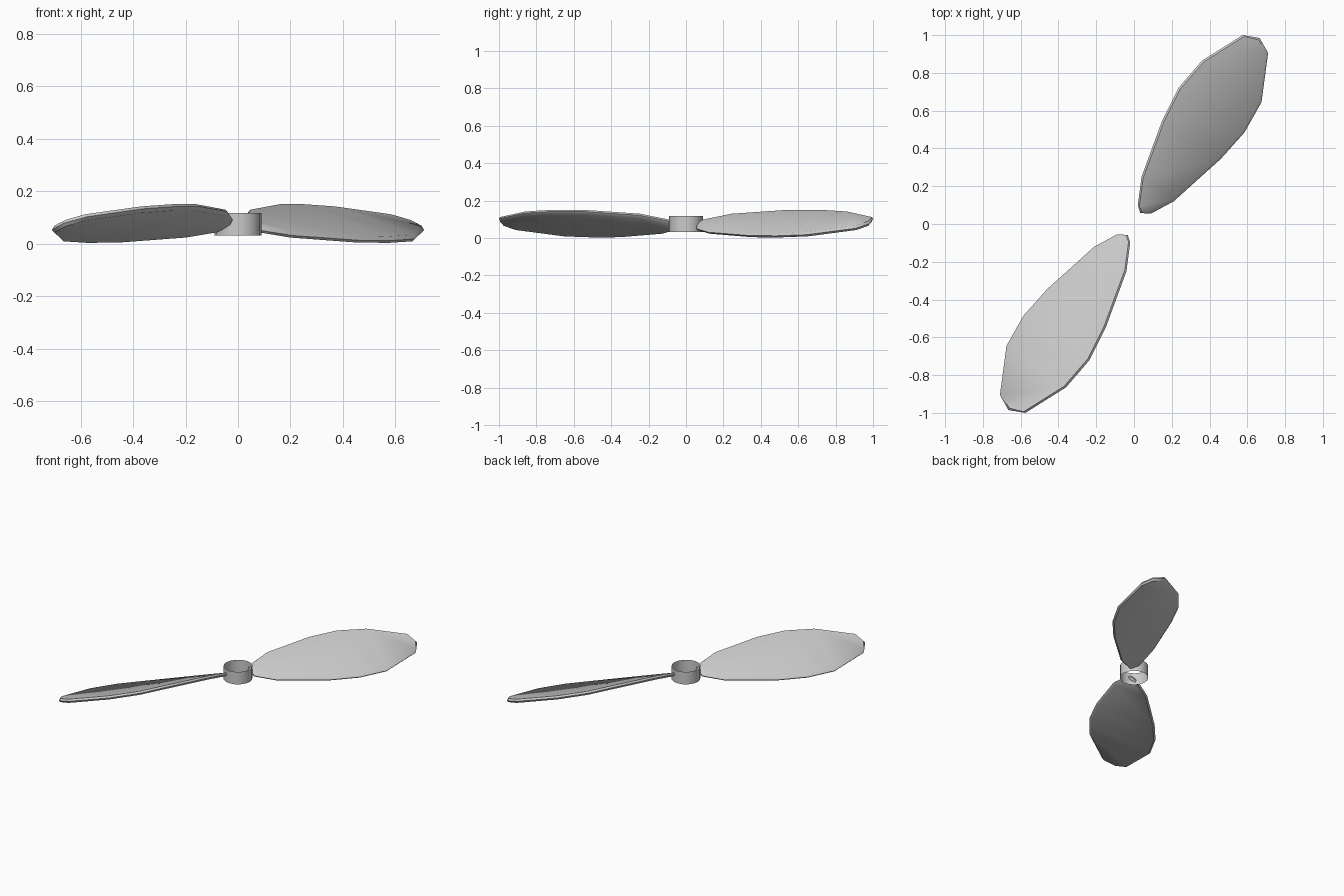
import bpy, bmesh, math
from mathutils import Matrix, Vector

cube = bpy.data.objects.get("Cube")
if cube:
    bpy.data.objects.remove(cube, do_unlink=True)

# Single grey plastic
grey = bpy.data.materials.new("light_grey_plastic")
grey.use_nodes = True
colour = (0.6, 0.6, 0.6, 1)
grey.diffuse_color = colour
grey.node_tree.nodes["Principled BSDF"].inputs["Base Color"].default_value = colour


def finish(bm, name, angle):
    bmesh.ops.recalc_face_normals(bm, faces=bm.faces)
    mesh = bpy.data.meshes.new(name)
    bm.to_mesh(mesh)
    bm.free()
    mesh.materials.append(grey)
    obj = bpy.data.objects.new(name, mesh)
    bpy.context.collection.objects.link(obj)
    bpy.ops.object.select_all(action="DESELECT")
    obj.select_set(True)
    bpy.context.view_layer.objects.active = obj
    bpy.ops.object.shade_smooth_by_angle(angle=math.radians(angle))
    return obj


# Blade outline from root to tip: raised edge and lowered edge
RAISED = [(0.02, 0.10, 0.092), (0.04, 0.25, 0.122), (0.15, 0.55, 0.142),
          (0.235, 0.72, 0.142), (0.36, 0.865, 0.133), (0.575, 1.0, 0.103)]
LOWERED = [(0.09, 0.055, 0.05), (0.21, 0.12, 0.031), (0.46, 0.345, 0.013),
           (0.585, 0.485, 0.012), (0.675, 0.645, 0.018), (0.71, 0.905, 0.052)]
ROOT = (0.033, 0.058, 0.075)
TIP = (0.665, 0.985, 0.078)
HALF_THICK = 0.0125
INSET = 0.012


def build_blade(name, turn):
    bm = bmesh.new()
    n = len(RAISED)
    raised = [Vector(p) for p in RAISED]
    lowered = [Vector(p) for p in LOWERED]
    outline = [Vector(ROOT)] + raised + [Vector(TIP)] + lowered[::-1]
    mids = [(a + b) / 2 for a, b in zip(raised, lowered)]
    targets = [mids[1]] + mids + [mids[-2]] + mids[::-1]

    def ring(inset, lift):
        return [bm.verts.new(p + (t - p).normalized() * inset + Vector((0, 0, lift)))
                for p, t in zip(outline, targets)]

    # Rounded rim from three stacked outlines
    rings = [ring(INSET, HALF_THICK), ring(0, 0), ring(INSET, -HALF_THICK)]
    count = len(outline)
    for a, b in zip(rings, rings[1:]):
        for i in range(count):
            j = (i + 1) % count
            bm.faces.new((a[i], a[j], b[j], b[i]))
    # Broad upper and lower surfaces
    for r in (rings[0], rings[2]):
        bm.faces.new((r[0], r[1], r[-1]))
        bm.faces.new((r[n], r[n + 1], r[n + 2]))
        for i in range(1, n):
            bm.faces.new((r[i], r[i + 1], r[-i - 1], r[-i]))
    bm.transform(Matrix.Rotation(turn, 4, "Z"))
    return finish(bm, name, 50)


build_blade("blade_back", 0)
build_blade("blade_front", math.pi)

# Open, thin-walled hub sleeve
bm = bmesh.new()
bmesh.ops.create_cone(bm, cap_ends=False, segments=16, radius1=0.09, radius2=0.09,
                      depth=0.085, matrix=Matrix.Translation((0, 0, 0.0745)))
finish(bm, "hub_sleeve", 40)
